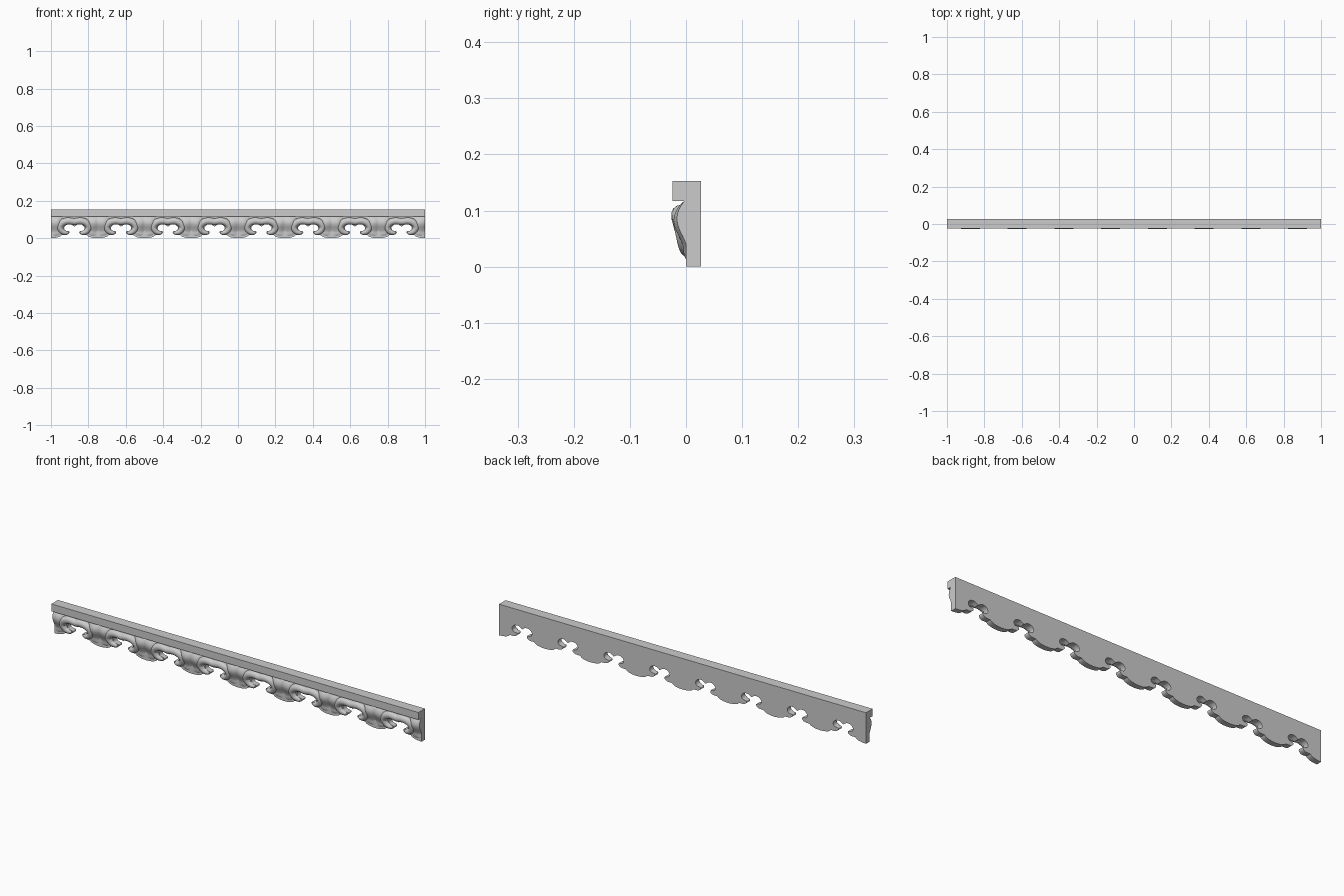
import bpy, bmesh, math
from mathutils import Vector

if "Cube" in bpy.data.objects:
    bpy.data.objects.remove(bpy.data.objects["Cube"])

N, P, HALF = 8, 0.25, 0.125      # repeats, pitch, half pitch


def spline(pts, steps):
    """Catmull-Rom interpolation of points with two or more components."""
    pts = [Vector(p) for p in pts]
    out = []
    for i in range(len(pts) - 1):
        a, b, c, d = pts[max(i - 1, 0)], pts[i], pts[i + 1], pts[min(i + 2, len(pts) - 1)]
        for k in range(steps):
            t = k / steps
            out.append(0.5 * (2 * b + (c - a) * t + (2 * a - 5 * b + 4 * c - d) * t * t
                              + (3 * b - a - 3 * c + d) * t ** 3))
    return out + [pts[-1]]


def finish(name, bm, smooth=True):
    bmesh.ops.remove_doubles(bm, verts=bm.verts, dist=1e-6)
    bmesh.ops.recalc_face_normals(bm, faces=bm.faces)
    me = bpy.data.meshes.new(name)
    bm.to_mesh(me)
    bm.free()
    ob = bpy.data.objects.new(name, me)
    bpy.context.collection.objects.link(ob)
    if smooth:
        bpy.ops.object.select_all(action='DESELECT')
        ob.select_set(True)
        bpy.context.view_layer.objects.active = ob
        bpy.ops.object.shade_smooth_by_angle(angle=math.radians(40))
    return ob


def grid_faces(bm, rows, closed=False):
    for r, q in zip(rows, rows[1:]):
        n = len(r)
        for j in range(n if closed else n - 1):
            k = (j + 1) % n
            bm.faces.new((r[j], r[k], q[k], q[j]))


# Lower edge of half a repeat: opening cusp, lobe, curl tip, leaf bottom
opening = spline([(0, .062), (.02, .074), (.042, .071), (.054, .056), (.049, .042),
                  (.036, .038), (.027, .036), (.028, .026), (.042, .018), (.066, .017)], 5)
leaf_edge = spline([(.066, .017), (.078, .008), (.1, .002), (HALF, 0)], 5)
half = opening + leaf_edge[1:]

# Back plate with scalloped lower edge
outline = []
for i in range(N):
    cx = -1 + HALF + i * P
    cell = [(-u, z) for u, z in reversed(half)] + list(half)[1:]
    outline += [(cx + u, z) for u, z in cell[(1 if i else 0):]]
outline += [(1, .118), (-1, .118)]
bm = bmesh.new()
face = bm.faces.new([bm.verts.new((x, 0, z)) for x, z in outline])
ext = bmesh.ops.extrude_face_region(bm, geom=[face])
bmesh.ops.translate(bm, vec=(0, .027, 0),
                    verts=[g for g in ext['geom'] if isinstance(g, bmesh.types.BMVert)])
finish("back_plate", bm)

# Square top rail
bm = bmesh.new()
bmesh.ops.create_cube(bm, size=1)
for v in bm.verts:
    v.co = (v.co.x * 2, .0015 + v.co.y * .051, .135 + v.co.z * .036)
finish("top_rail", bm, False)

# Rolled scroll arching over each opening: u, y, z, radius
side = spline([(0, -.009, .088, .0175), (.035, -.008, .092, .0185), (.064, -.006, .082, .0185),
               (.077, -.002, .06, .0175), (.066, .001, .038, .015),
               (.046, .002, .029, .0115), (.034, .003, .031, .0075)], 5)
path = [Vector((-p[0], p[1], p[2], p[3])) for p in reversed(side)] + side[1:]
bm = bmesh.new()
for i in range(N):
    cx = -1 + HALF + i * P
    rows = []
    for k, p in enumerate(path):
        a, b = path[max(k - 1, 0)], path[min(k + 1, len(path) - 1)]
        tan = Vector((b[0] - a[0], 0, b[2] - a[2])).normalized()
        nor = Vector((-tan.z, 0, tan.x))
        c = Vector((cx + p[0], p[1], p[2]))
        rows.append([bm.verts.new(c + p[3] * (nor * math.cos(w) + Vector((0, 1, 0)) * math.sin(w)))
                     for w in (math.tau * j / 14 for j in range(14))])
    grid_faces(bm, rows, True)
    # rounded tips
    for row, p, q in ((rows[0], path[0], path[1]), (rows[-1], path[-1], path[-2])):
        d = Vector((p[0] - q[0], 0, p[2] - q[2])).normalized()
        tip = bm.verts.new(Vector((cx + p[0], p[1], p[2])) + d * p[3] * .6)
        for j in range(14):
            bm.faces.new((row[j], row[(j + 1) % 14], tip))
finish("scrolls", bm)

# Hanging leaves between the scrolls: grooved double-lobed relief
# (height fraction, depth of the centre line)
depth = spline([(0, .008), (.14, .002), (.29, .002), (.43, -.004),
                (.57, -.012), (.71, -.016), (.86, -.013), (1, -.003)], 3)
edge = sorted((HALF - u, z) for u, z in leaf_edge)


def bottom(v):
    for (a, za), (b, zb) in zip(edge, edge[1:]):
        if v <= b:
            return za + (zb - za) * (v - a) / (b - a)
    return edge[-1][1]


bm = bmesh.new()
for i in range(N):
    for s in (-1, 1):
        rows = []
        for t, c in depth:
            row = []
            for j in range(13):
                w = j / 12
                v = w * .07
                z0 = bottom(v)
                lobe = max(0, math.sin(math.pi * w)) * max(0, math.sin(math.pi * t)) ** .6
                y = c * (1 - w ** 3) + .005 * w ** 3 - .009 * lobe
                row.append(bm.verts.new((-1 + HALF + i * P + s * (HALF - v), y,
                                         z0 + t * (.1175 - z0))))
            rows.append(row)
        grid_faces(bm, rows)
        # end closure where the moulding is cut through a leaf
        if (i, s) in ((0, -1), (N - 1, 1)):
            back = [bm.verts.new((s, .009, r[0].co.z)) for r in rows]
            grid_faces(bm, [[r[0] for r in rows], back])
finish("leaves", bm)
